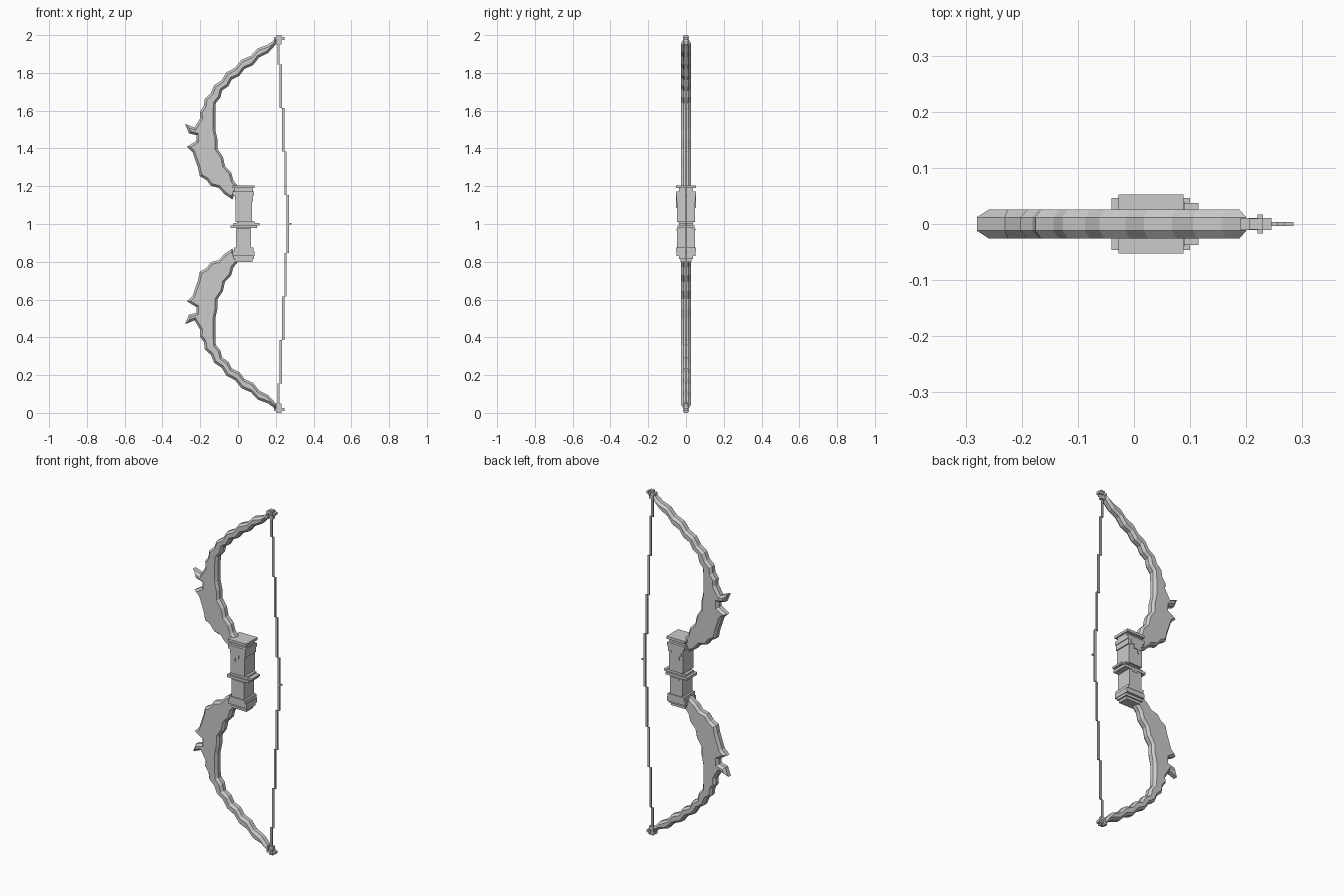
import bpy, bmesh
from mathutils import Vector
from mathutils.geometry import interpolate_bezier

GRIP_LEFT, GRIP_RIGHT = -.01, .07
MIDDLE, TOP = 1, 2
EDGE, HALF_THICK = .012, .026
RIPPLE = .006

cube = bpy.data.objects.get("Cube")
if cube:
    bpy.data.objects.remove(cube)

grey = bpy.data.materials.new("plain grey")
grey.use_nodes = True
grey.diffuse_color = (.6, .6, .6, 1)
grey.node_tree.nodes["Principled BSDF"].inputs["Base Color"].default_value = grey.diffuse_color


def finish(name, bm):
    bmesh.ops.recalc_face_normals(bm, faces=bm.faces)
    mesh = bpy.data.meshes.new(name)
    bm.to_mesh(mesh)
    bm.free()
    mesh.materials.append(grey)
    bpy.context.scene.collection.objects.link(bpy.data.objects.new(name, mesh))


def add_box(bm, left, right, bottom, top, depth):
    """Box from left to right and bottom to top, reaching depth to the front and back."""
    for v in bmesh.ops.create_cube(bm, size=2)["verts"]:
        v.co = (right if v.co.x > 0 else left,
                depth if v.co.y > 0 else -depth,
                top if v.co.z > 0 else bottom)


def stack(name, bottom, layers):
    """Layers piled upward; each has a height, an overhang past the grip, and a depth."""
    bm = bmesh.new()
    for height, overhang, depth in layers:
        add_box(bm, GRIP_LEFT - overhang, GRIP_RIGHT + overhang, bottom, bottom + height, depth)
        bottom += height
    finish(name, bm)


def rippled(start, handle_a, handle_b, end, count):
    """Curved edge whose inner points are nudged in and out to look weathered."""
    points = [Vector((x, 0, z)) for x, z in (start, handle_a, handle_b, end)]
    edge = interpolate_bezier(*points, count)
    for i, point in enumerate(edge[1:-1]):
        along = (edge[i + 2] - edge[i]).normalized()
        nudge = RIPPLE if i % 2 else -RIPPLE
        point += Vector((along.z, 0, -along.x)) * nudge
    return edge


def limb_outline():
    back = rippled((.2, 1.98), (0, 1.87), (-.2, 1.7), (-.2, 1.56), 14)
    thorns = [(-.23, 1.51), (-.28, 1.53), (-.26, 1.48), (-.22, 1.47),
              (-.22, 1.44), (-.27, 1.41), (-.24, 1.38)]
    shoulder = rippled((-.23, 1.35), (-.21, 1.2), (-.12, 1.22), (-.03, 1.13), 8)
    belly = rippled((0, 1.2), (-.04, 1.27), (-.12, 1.38), (-.12, 1.5), 8)
    arm = rippled((-.12, 1.6), (-.1, 1.75), (.04, 1.8), (.2, 1.95), 12)
    return back + [Vector((x, 0, z)) for x, z in thorns] + shoulder + belly + arm


def limb(name, place):
    """Flat limb with a chamfered rim on both sides."""
    bm = bmesh.new()
    front = bm.faces.new([bm.verts.new((p.x, -EDGE, place(p.z))) for p in limb_outline()])
    made = bmesh.ops.extrude_face_region(bm, geom=[front])["geom"]
    for v in made:
        if isinstance(v, bmesh.types.BMVert):
            v.co.y = EDGE
    bmesh.ops.recalc_face_normals(bm, faces=bm.faces)
    caps = [f for f in bm.faces if len(f.verts) > 4]
    bmesh.ops.inset_individual(bm, faces=caps, thickness=EDGE, use_even_offset=True)
    for face in caps:
        for v in face.verts:
            v.co.y = HALF_THICK if v.co.y > 0 else -HALF_THICK
    finish(name, bm)


def nock(name, place):
    """Small crossed blocks that hold the string at a limb tip."""
    bm = bmesh.new()
    add_box(bm, .205, .23, place(1.95), place(TOP), EDGE * .8)
    add_box(bm, .19, .245, place(1.975), place(1.99), EDGE * .9)
    add_box(bm, .22, .23, place(1.97), place(1.995), EDGE * 1.4)
    finish(name, bm)


def string_half(name, place):
    """Straight pieces stepping back toward the tip."""
    bm = bmesh.new()
    length, step, half_width = .23, .012, .006
    for i in range(5):
        x = .263 - step * i
        bottom = max(MIDDLE, MIDDLE + length * (i - .33))
        top = min(MIDDLE + length * (i + .67), 1.96)
        add_box(bm, x - half_width, x + half_width, place(bottom), place(top), .004)
    finish(name, bm)


def upright(z):
    return z


def mirrored(z):
    return TOP - z


for prefix, place in (("upper", upright), ("lower", mirrored)):
    limb(prefix + "_limb", place)
    nock(prefix + "_nock", place)
    string_half(prefix + "_string", place)

# Nub at the middle of the string
bm = bmesh.new()
add_box(bm, .265, .284, .997, 1.004, .004)
finish("string_nub", bm)

# Grip blocks with their caps
stack("upper_grip", 1.01, [(.16, .004, .048), (.02, .01, .036)])
stack("upper_cap", 1.19, [(.015, .018, .053)])
stack("lower_grip", .87, [(.105, 0, .047)])
stack("lower_cap", .8, [(.015, .006, .03), (.015, .015, .037), (.025, .018, .05), (.02, .012, .052)])

# Ragged trim hanging in steps from the top of the upper grip
bm = bmesh.new()
drop = .022
for i in range(4):
    top = 1.172 - drop * i
    add_box(bm, GRIP_LEFT - .018 + EDGE * i, GRIP_RIGHT + .014 - drop * i, top - drop, top, .052)
add_box(bm, GRIP_RIGHT - .01, GRIP_RIGHT + .01, 1.12, 1.16, .051)
finish("ragged_trim", bm)

# Guard between the grips, with a ledge pointing at the string
stack("guard_core", .965, [(.01, -.02, .049), (.04, -.005, .032)])
bm = bmesh.new()
add_box(bm, -.04, .1, .978, .993, .046)
add_box(bm, -.025, .115, .993, 1.004, .037)
add_box(bm, 0, .09, 1.004, 1.012, .04)
finish("guard_ledge", bm)
